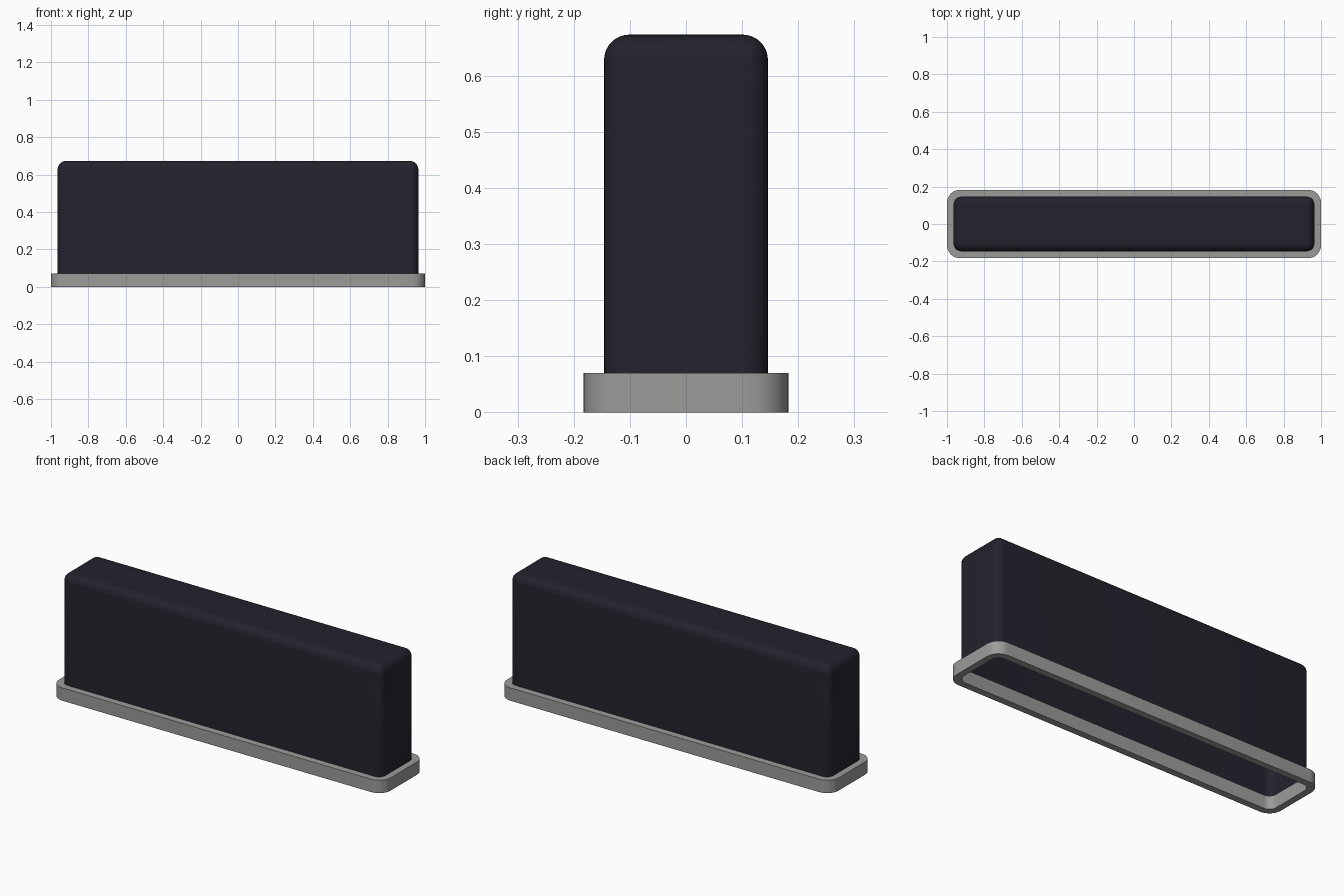
import bpy, bmesh, math

cube = bpy.data.objects.get("Cube")
if cube:
    bpy.data.objects.remove(cube, do_unlink=True)


def material(name, rgb):
    m = bpy.data.materials.new(name)
    m.use_nodes = True
    m.diffuse_color = (*rgb, 1)
    m.node_tree.nodes["Principled BSDF"].inputs["Base Color"].default_value = (*rgb, 1)
    return m


def outline(hx, hy, r, steps=8):
    # Rounded rectangle, counter-clockwise
    pts = []
    for q, (sx, sy) in enumerate(((1, 1), (-1, 1), (-1, -1), (1, -1))):
        for i in range(steps + 1):
            a = (q + i / steps) * math.pi / 2
            pts.append((sx * (hx - r) + r * math.cos(a), sy * (hy - r) + r * math.sin(a)))
    return pts


def loft(name, mat, sections, closed=False, cap=False):
    # Bridge a stack of (half x, half y, radius, z) outlines
    bm = bmesh.new()
    loops = [[bm.verts.new((x, y, z)) for x, y in outline(hx, hy, r)]
             for hx, hy, r, z in sections]
    pairs = list(zip(loops, loops[1:]))
    if closed:
        pairs.append((loops[-1], loops[0]))
    for a, b in pairs:
        n = len(a)
        for i in range(n):
            j = (i + 1) % n
            bm.faces.new((a[i], a[j], b[j], b[i]))
    if cap:
        bm.faces.new(loops[-1])
    mesh = bpy.data.meshes.new(name)
    bm.to_mesh(mesh)
    bm.free()
    mesh.materials.append(mat)
    ob = bpy.data.objects.new(name, mesh)
    bpy.context.collection.objects.link(ob)
    bpy.ops.object.select_all(action="DESELECT")
    ob.select_set(True)
    bpy.context.view_layer.objects.active = ob
    bpy.ops.object.shade_smooth_by_angle(angle=math.radians(35))
    return ob


navy = material("dark navy", (0.017, 0.016, 0.026))
grey = material("mid grey", (0.33, 0.33, 0.32))

# Hollow cover, open underneath, with a rounded top edge
HX, HY, R, TOP, LIP = 0.964, 0.146, 0.04, 0.673, 0.07
sections = [(HX, HY, R, LIP)]
for i in range(9):
    a = i / 8 * math.pi / 2
    inset = 0.045 * (1 - math.cos(a))
    sections.append((HX - inset, HY - inset, max(R - inset, 0.004),
                     TOP - 0.045 * (1 - math.sin(a))))
loft("cover", navy, sections, cap=True)

# Base frame ring around the open bottom
loft("base_frame", grey, [(1, 0.183, 0.07, 0), (1, 0.183, 0.07, LIP),
                          (HX, HY, R, LIP), (HX, HY, R, 0)], closed=True)
